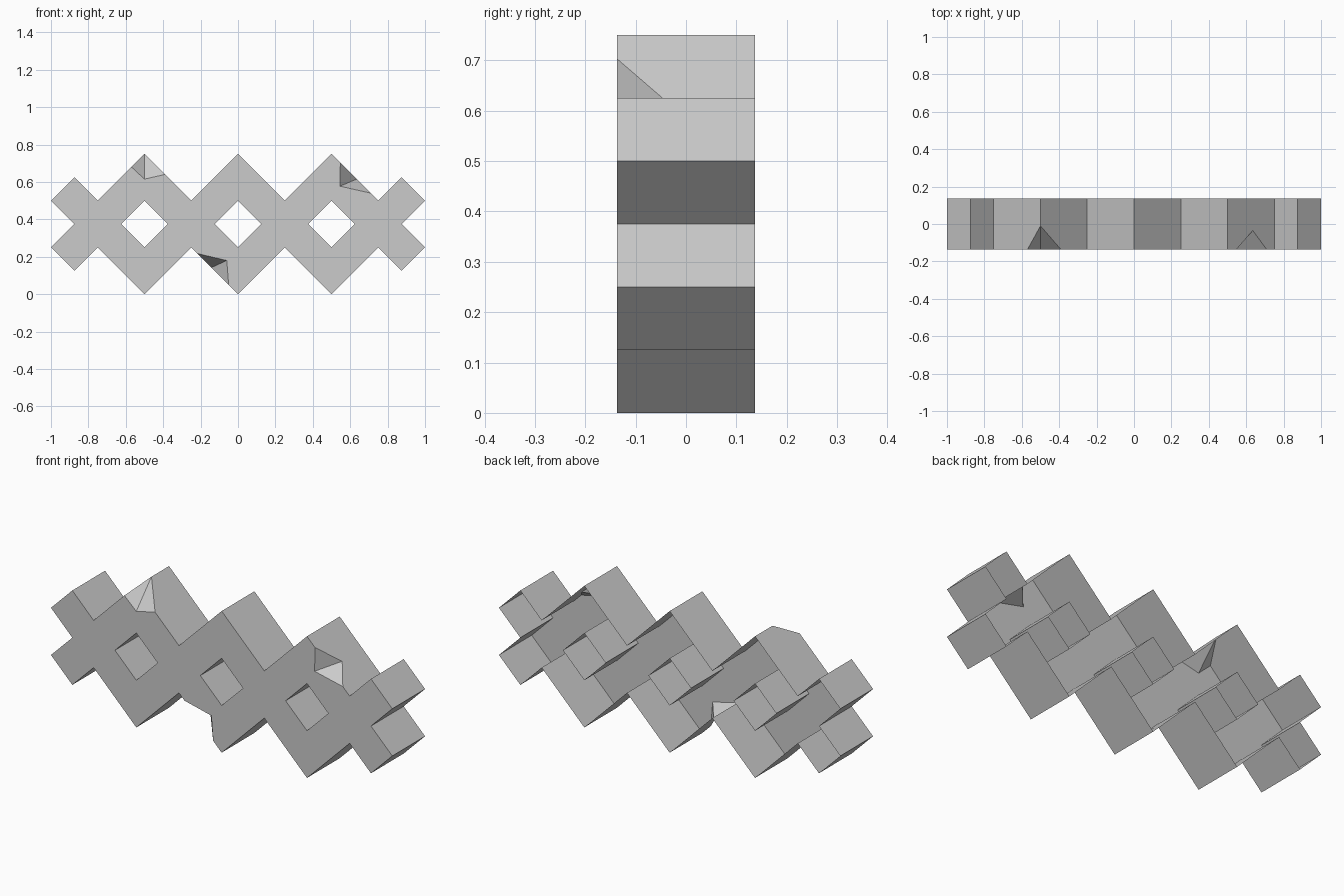
import bpy
import bmesh

cube = bpy.data.objects.get("Cube")
if cube:
    bpy.data.objects.remove(cube, do_unlink=True)

HALF_DEPTH = 0.137
MID = 0.375

stone = bpy.data.materials.new("plain grey")
stone.use_nodes = True
GREY = (0.6, 0.6, 0.6, 1.0)
stone.diffuse_color = GREY
stone.node_tree.nodes["Principled BSDF"].inputs["Base Color"].default_value = GREY

# Zigzag silhouette: one quarter, mirrored down and then turned half around
quarter = [(0, MID), (0.25, 0.125), (0.5, MID), (0.75, 0.125),
           (0.875, 0.25), (1, 0.125), (0.875, 0)]
half = quarter + [(x, -z) for x, z in reversed(quarter[1:-1])]
outline = [(s * x, MID + s * z) for s in (1, -1) for x, z in half]

# Chips: start and end on the rim, inner point on the front, apex on the wall
CHIPS = {
    (-0.5, 0.75): dict(start=(-0.57, 0.68), inner=(-0.5, 0.615), end=(-0.39, 0.64),
                       apex=(-0.5, -0.01, 0.75), keep_corner=False),
    (0.5, 0.75): dict(start=(0.547, 0.703), inner=(0.545, 0.577), end=(0.71, 0.54),
                      apex=(0.635, -0.035, 0.615), keep_corner=True),
    (0.0, 0.0): dict(start=(-0.05, 0.05), inner=(-0.06, 0.18), end=(-0.217, 0.217),
                     apex=(-0.142, -0.03, 0.142), keep_corner=True),
}

bm = bmesh.new()


def front_vert(point):
    return bm.verts.new((point[0], -HALF_DEPTH, point[1]))


def add_walls(rim):
    """Run walls from a closed rim to the open back."""
    back = [bm.verts.new((v.co.x, HALF_DEPTH, v.co.z)) for v in rim]
    for i in range(len(rim)):
        j = (i + 1) % len(rim)
        bm.faces.new((rim[i], rim[j], back[j], back[i]))


def loop_edges(verts):
    return [bm.edges.new((a, b)) for a, b in zip(verts, verts[1:] + verts[:1])]


# Front and rim loops differ only where a chip is broken out
front, rim = [], []
for corner in outline:
    chip = CHIPS.get(corner)
    if not chip or chip["keep_corner"]:
        v = front_vert(corner)
        front.append(v)
        rim.append(v)
    if chip:
        start, inner, end = (front_vert(chip[k]) for k in ("start", "inner", "end"))
        apex = bm.verts.new(chip["apex"])
        front += [start, inner, end]
        rim += [start, apex, end]

# Front plate with three diamond openings
edges = loop_edges(front)
holes = []
for cx in (-0.5, 0, 0.5):
    hole = [front_vert((cx + 0.125 * dx, MID + 0.125 * dz))
            for dx, dz in ((0, 1), (-1, 0), (0, -1), (1, 0))]
    edges += loop_edges(hole)
    holes.append(hole)
bmesh.ops.triangle_fill(bm, edges=edges, use_beauty=True, normal=(0, -1, 0))

# Outer walls, opening walls and chip facets
add_walls(rim)
for hole in holes:
    add_walls(hole)
for i, (f, r) in enumerate(zip(front, rim)):
    if f is not r:
        bm.faces.new((front[i - 1], r, f))
        bm.faces.new((f, r, front[i + 1]))

# Consistent outward direction
bmesh.ops.recalc_face_normals(bm, faces=bm.faces[:])
bm.normal_update()
plate = max(bm.faces, key=lambda f: abs(f.normal.y))
if plate.normal.y > 0:
    bmesh.ops.reverse_faces(bm, faces=bm.faces[:])

mesh = bpy.data.meshes.new("lattice_panel")
bm.to_mesh(mesh)
bm.free()
mesh.materials.append(stone)
panel = bpy.data.objects.new("lattice_panel", mesh)
bpy.context.collection.objects.link(panel)
